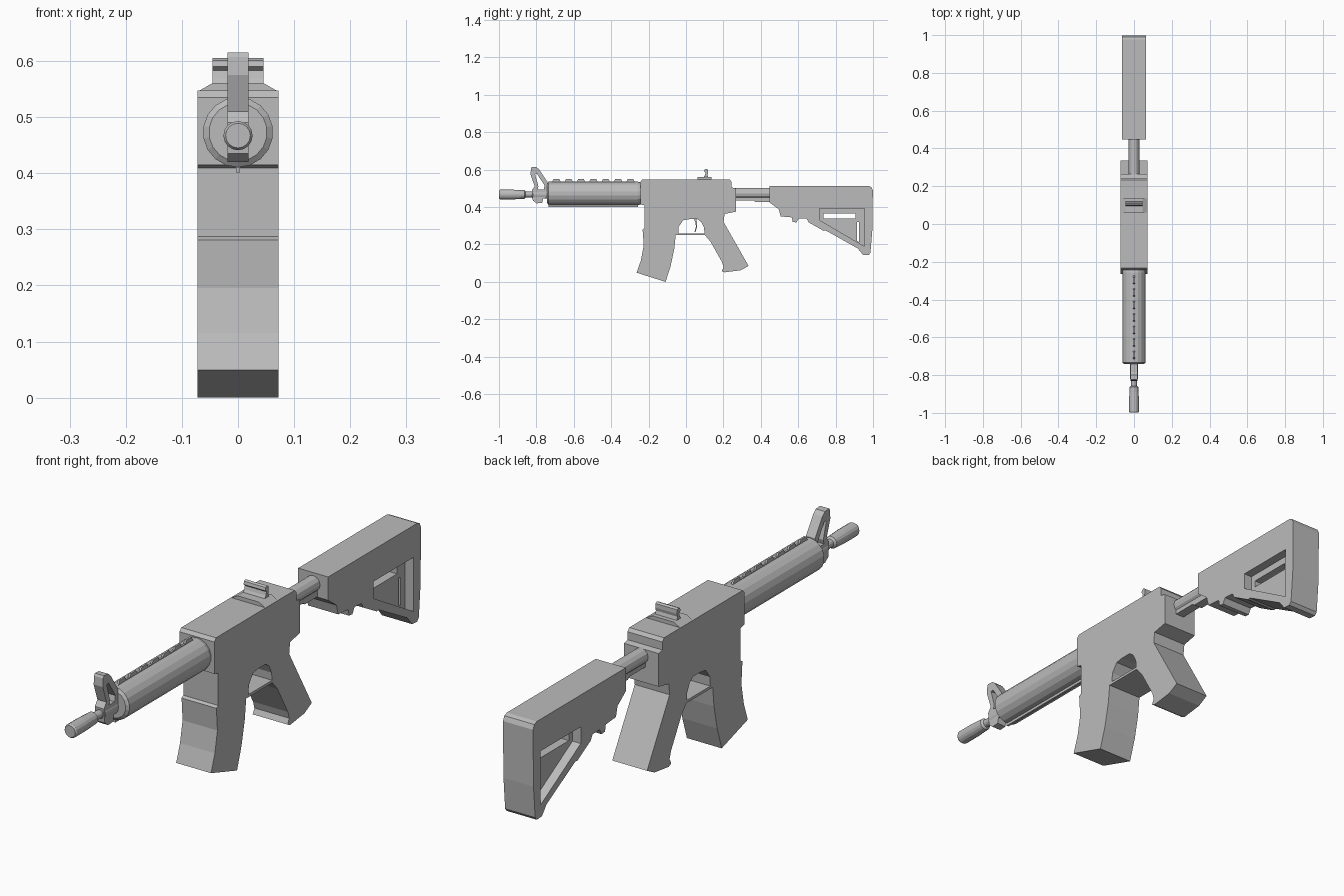
import bpy, bmesh, math
from mathutils import Matrix, Vector

if "Cube" in bpy.data.objects:
    bpy.data.objects.remove(bpy.data.objects["Cube"])

grey = bpy.data.materials.new("neutral_grey")
grey.diffuse_color = (0.5, 0.5, 0.5, 1)
grey.use_nodes = True
grey.node_tree.nodes["Principled BSDF"].inputs["Base Color"].default_value = grey.diffuse_color

# side profile axes: local x -> y, local y -> z, local z -> x
SIDE = Matrix(((0, 0, 1, 0), (1, 0, 0, 0), (0, 1, 0, 0), (0, 0, 0, 1)))


def profile(name, half_width, *loops):
    """Extrude a (y, z) outline with optional holes, symmetric in x."""
    cu = bpy.data.curves.new(name, 'CURVE')
    cu.dimensions = '2D'
    cu.fill_mode = 'BOTH'
    cu.extrude = half_width
    for pts in loops:
        sp = cu.splines.new('POLY')
        sp.points.add(len(pts) - 1)
        for p, (y, z) in zip(sp.points, pts):
            p.co = (y, z, 0, 1)
        sp.use_cyclic_u = True
    ob = bpy.data.objects.new(name, cu)
    bpy.context.collection.objects.link(ob)
    bpy.ops.object.select_all(action='DESELECT')
    bpy.context.view_layer.objects.active = ob
    ob.select_set(True)
    bpy.ops.object.convert(target='MESH')
    ob = bpy.context.view_layer.objects.active
    ob.data.transform(SIDE)
    bm = bmesh.new()
    bm.from_mesh(ob.data)
    bmesh.ops.remove_doubles(bm, verts=bm.verts, dist=1e-5)
    bmesh.ops.recalc_face_normals(bm, faces=bm.faces)
    for f in bm.faces:
        f.smooth = False
    bm.to_mesh(ob.data)
    bm.free()
    ob.data.materials.clear()
    ob.data.materials.append(grey)
    return ob


def lathe(name, stations, z, sides):
    """Round part along y from (y, radius) stations."""
    bm = bmesh.new()
    rings = []
    for y, r in stations:
        rings.append([bm.verts.new((r * math.sin(a), y, z + r * math.cos(a)))
                      for a in (2 * math.pi * i / sides for i in range(sides))])
    for a, b in zip(rings, rings[1:]):
        for i in range(sides):
            j = (i + 1) % sides
            bm.faces.new((a[i], a[j], b[j], b[i]))
    bm.faces.new(rings[0])
    bm.faces.new(rings[-1])
    bmesh.ops.recalc_face_normals(bm, faces=bm.faces)
    me = bpy.data.meshes.new(name)
    bm.to_mesh(me)
    bm.free()
    me.materials.append(grey)
    ob = bpy.data.objects.new(name, me)
    bpy.context.collection.objects.link(ob)
    return ob


def rect(y0, y1, z0, z1):
    return [(y0, z0), (y1, z0), (y1, z1), (y0, z1)]


# receiver with magazine, trigger guard and grip in one slab
body = [(-.235, .552), (-.245, .54), (-.245, .42), (-.222, .414), (-.222, .292),
        (-.233, .286), (-.227, .2), (-.242, .12), (-.265, .054), (-.11, .005),
        (-.083, .09), (-.064, .18), (-.056, .255), (.1, .255), (.13, .22),
        (.192, .11), (.2, .083), (.19, .063), (.205, .056), (.29, .067),
        (.334, .09), (.2, .325), (.205, .368), (.265, .38), (.265, .505),
        (.243, .51), (.243, .54), (.233, .552)]
guard_hole = [(-.042, .265), (-.04, .30), (-.015, .335), (.015, .34), (.06, .34),
              (.08, .325), (.095, .295), (.098, .265)]
profile("receiver", .0725, body, guard_hole)

# curved trigger
profile("trigger", .012, [(.04, .345), (.05, .32), (.052, .30), (.044, .272),
                          (.05, .272), (.059, .30), (.057, .32), (.055, .345)])

# rear sight: tapered base and hooked upright
base = profile("rear_sight_base", .0725, rect(.06, .135, .55, .566))
for v in base.data.vertices:
    if v.co.z > .56:
        v.co.x *= .62
profile("rear_sight", .045, [(.09, .56), (.12, .56), (.114, .578), (.117, .59),
                             (.116, .605), (.108, .61), (.099, .606), (.096, .595),
                             (.104, .588), (.1, .575)])

# handguard with thin top rail and bottom fin
lathe("handguard", [(-.743, .052), (-.735, .0625), (-.258, .0625), (-.24, .058)],
      .478, 18)
rail = [(-.735, .53)]
for i in range(7):
    y = -.715 + i * .066
    rail += [(y, .543), (y + .006, .555), (y + .036, .555), (y + .042, .543)]
rail += [(-.26, .53)]
profile("top_rail", .004, rail[::-1])
profile("bottom_fin", .004, rect(-.735, -.258, .406, .425))

# barrel and flash hider
lathe("barrel", [(-1, .022), (-.994, .026), (-.93, .026), (-.865, .023),
                 (-.858, .015), (-.825, .015), (-.82, .022), (-.735, .022)], .472, 16)

# front sight tower with triangular opening and lower lug
profile("front_sight", .019,
        [(-.83, .612), (-.825, .62), (-.80, .618), (-.785, .605), (-.742, .54),
         (-.742, .455), (-.765, .45), (-.77, .427), (-.80, .425), (-.82, .44),
         (-.825, .495), (-.81, .515), (-.832, .58)],
        [(-.808, .58), (-.797, .582), (-.757, .52), (-.762, .498), (-.795, .498),
         (-.79, .515)])

# buffer tube and its lower guide
lathe("stock_tube", [(.25, .029), (.46, .029)], .478, 12)
profile("tube_guide", .018, [(.26, .44), (.36, .44), (.37, .432), (.46, .432),
                             (.46, .47), (.26, .47)])

# shoulder stock with a full opening, filled by a thinner slotted web
stock = [(.446, .518), (.975, .518), (.99, .512), (.998, .495), (.995, .28),
         (.985, .16), (.975, .148), (.945, .15), (.917, .184), (.746, .28),
         (.735, .278), (.655, .323), (.644, .343), (.602, .345), (.59, .323),
         (.57, .325), (.565, .35), (.505, .355), (.495, .393), (.446, .43)]
opening = [(.714, .398), (.953, .398), (.953, .195), (.714, .335)]
profile("stock", .0625, stock, opening)
web = [(.71, .402), (.957, .402), (.957, .19), (.71, .333)]
profile("stock_web", .028, web, rect(.735, .905, .345, .371),
        [(.912, .325), (.925, .325), (.925, .218), (.912, .226)])

# centre the model and stand it on the ground
parts = list(bpy.context.scene.objects)
pts = [v.co for o in parts for v in o.data.vertices]
lo = [min(p[i] for p in pts) for i in range(3)]
hi = [max(p[i] for p in pts) for i in range(3)]
move = Matrix.Translation(Vector((0, -(lo[1] + hi[1]) / 2, -lo[2])))
for o in parts:
    o.data.transform(move)
